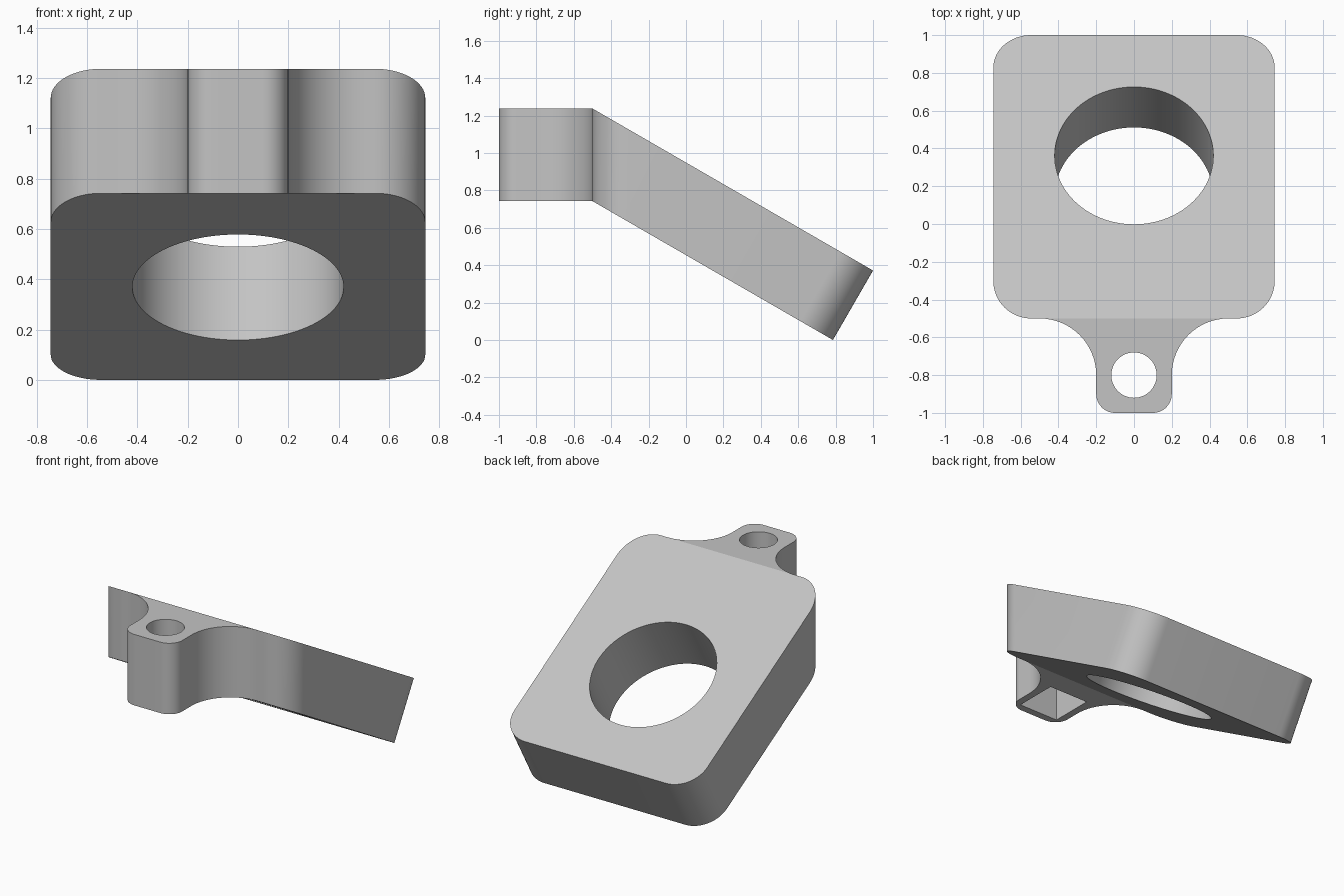
import bpy, bmesh
from math import sin, cos, tan, pi, radians
from mathutils import Matrix, Vector

old = bpy.data.objects.get("Cube")
if old:
    bpy.data.objects.remove(old, do_unlink=True)

SLOPE = radians(30)
THICK = 0.495                          # vertical thickness
DROP = THICK * cos(SLOPE)              # thickness across the sloped plate
TOP = DROP * cos(SLOPE) + 1.5 * tan(SLOPE)
HALF, CORNER, FOLD = 0.745, 0.2, -0.5
TAB_Y = -0.8

grey = bpy.data.materials.new("plain grey")
grey.use_nodes = True
colour = (0.55, 0.55, 0.55, 1)
grey.diffuse_color = colour
grey.node_tree.nodes["Principled BSDF"].inputs["Base Color"].default_value = colour


def arc(cx, cy, rx, ry, start, end, steps=16):
    """Points along an elliptical arc, angles in degrees."""
    angles = [radians(start + (end - start) * i / steps) for i in range(steps + 1)]
    return [(cx + rx * cos(a), cy + ry * sin(a)) for a in angles]


def mirrored(half):
    """Close a right-hand half outline with its mirror image."""
    return half + [(-x, y) for x, y in reversed(half)]


# Half outlines in plan, each running from front to back or back to front
inner = HALF - CORNER
back_ry = CORNER * cos(SLOPE)
plate_half = ([(0.5, FOLD)] + arc(inner, FOLD + CORNER, CORNER, CORNER, -90, 0)
              + arc(inner, 1 - back_ry, CORNER, back_ry, 0, 90))
tab_half = arc(0.5, TAB_Y, 0.3, 0.3, 90, 180) + arc(0.1, -0.9, 0.1, 0.1, 0, -90)


def top_point(p):
    return Vector((p[0], p[1], TOP - max(0, p[1] - FOLD) * tan(SLOPE)))


def bottom_point(p):
    # Walls are vertical at the front and square to the slope at the back
    if p[1] > 0:
        return top_point(p) - DROP * Vector((0, sin(SLOPE), cos(SLOPE)))
    return top_point(p) - Vector((0, 0, THICK))


# Bent bracket: sloped plate and level tab sharing the fold edge
bm = bmesh.new()
for outline in (mirrored(plate_half), mirrored(tab_half)):
    top = [bm.verts.new(top_point(p)) for p in outline]
    low = [bm.verts.new(bottom_point(p)) for p in outline]
    bm.faces.new(top)
    bm.faces.new(low[::-1])
    # The last edge of the plate and of the tab is the joint or wraps across it
    for i in range(len(outline)):
        j = (i + 1) % len(outline)
        on_joint = all(abs(outline[k][1] - FOLD) < 1e-6 and abs(outline[k][0]) < 0.501
                       for k in (i, j))
        if not on_joint:
            bm.faces.new((top[i], low[i], low[j], top[j]))
bmesh.ops.remove_doubles(bm, verts=bm.verts[:], dist=1e-5)
bmesh.ops.recalc_face_normals(bm, faces=bm.faces[:])
mesh = bpy.data.meshes.new("angled_bracket")
bm.to_mesh(mesh)
bm.free()
mesh.materials.append(grey)
bracket = bpy.data.objects.new("angled_bracket", mesh)
bpy.context.collection.objects.link(bracket)


def cut(name, sides, radius, depth, location, tilt=0, turn=0):
    """Cut a prism-shaped hole through the bracket."""
    b = bmesh.new()
    bmesh.ops.create_cone(b, cap_ends=True, segments=sides, radius1=radius, radius2=radius,
                          depth=depth, matrix=Matrix.Rotation(turn, 4, 'Z'))
    m = bpy.data.meshes.new(name)
    b.to_mesh(m)
    b.free()
    m.materials.append(grey)
    cutter = bpy.data.objects.new(name, m)
    cutter.location = location
    cutter.rotation_euler.x = tilt
    cutter.hide_render = True
    bpy.context.collection.objects.link(cutter)
    mod = bracket.modifiers.new(name, 'BOOLEAN')
    mod.operation, mod.solver, mod.object = 'DIFFERENCE', 'EXACT', cutter
    bpy.ops.object.modifier_apply(modifier=name)
    bpy.data.objects.remove(cutter, do_unlink=True)


bpy.context.view_layer.objects.active = bracket
bracket.select_set(True)

# Large bore square to the slope, bolt hole and square nut pocket in the tab
cut("bore", 96, 0.42, 2, top_point((0, 0.362)), tilt=-SLOPE)
cut("bolt_hole", 64, 0.12, 2, (0, TAB_Y, TOP))
cut("nut_pocket", 4, 0.15 * 2 ** 0.5, 0.5, (0, TAB_Y, TOP - THICK), turn=pi / 4)

bpy.ops.object.shade_smooth_by_angle(angle=radians(25))
